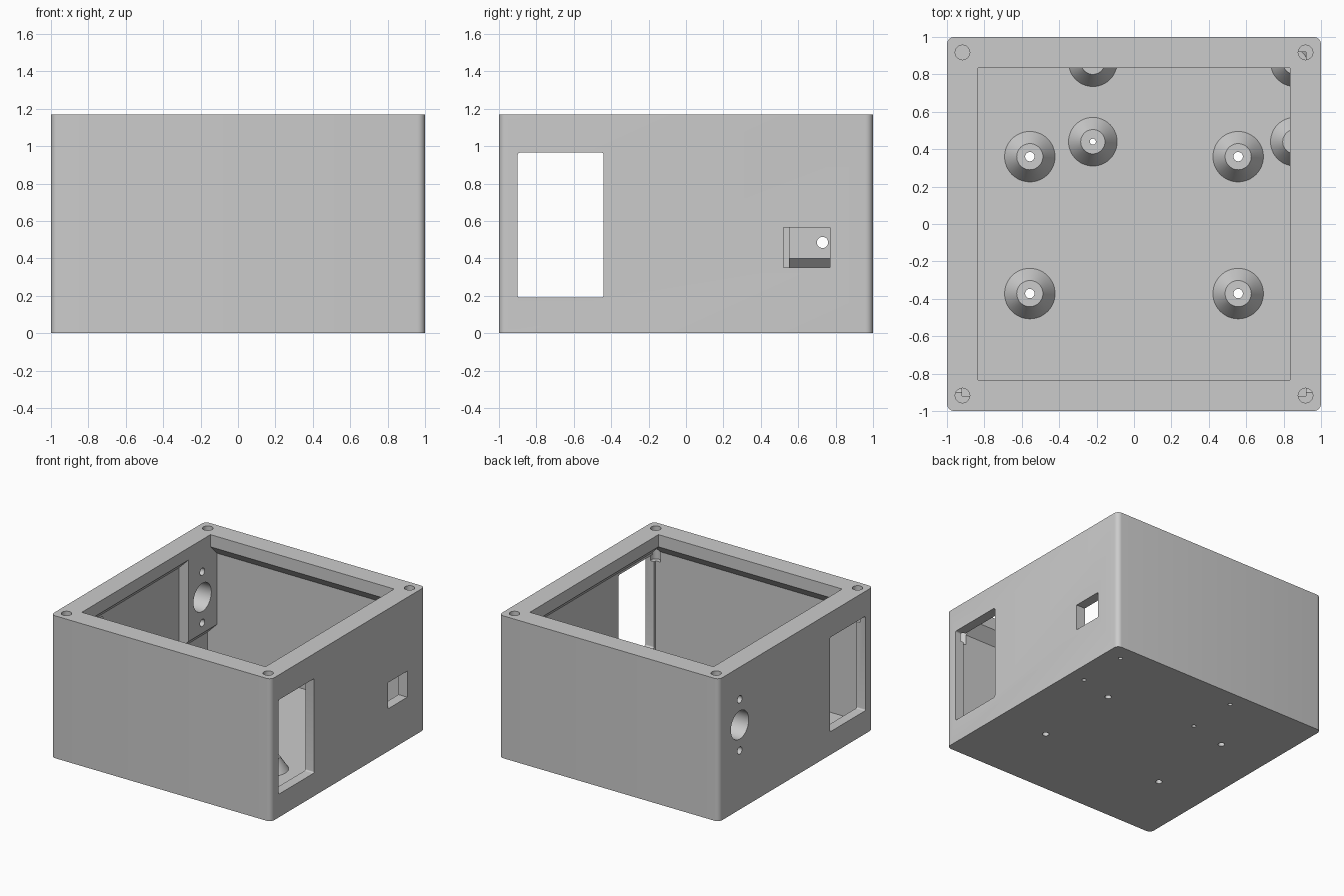
import bpy, bmesh, math
from mathutils import Matrix, Vector

cube = bpy.data.objects.get("Cube")
if cube:
    bpy.data.objects.remove(cube, do_unlink=True)

grey = bpy.data.materials.new("plain_grey")
grey.use_nodes = True
GREY = (0.6, 0.6, 0.6, 1)
grey.diffuse_color = GREY
grey.node_tree.nodes["Principled BSDF"].inputs["Base Color"].default_value = GREY

WALL, LIP, TOP, FLOOR = 0.92, 0.835, 1.17, 0.08


def finish(name, bm):
    bmesh.ops.recalc_face_normals(bm, faces=bm.faces)
    mesh = bpy.data.meshes.new(name)
    bm.to_mesh(mesh)
    bm.free()
    mesh.materials.append(grey)
    obj = bpy.data.objects.new(name, mesh)
    bpy.context.collection.objects.link(obj)
    return obj


def block(name, lo, hi, radius=0, axis=2):
    """Box between two corners, with edges along one axis rounded."""
    lo, hi = Vector(lo), Vector(hi)
    bm = bmesh.new()
    bmesh.ops.create_cube(bm, size=1)
    for v in bm.verts:
        v.co = (lo + hi) / 2 + v.co * (hi - lo)
    if radius:
        along = [e for e in bm.edges
                 if abs((e.verts[0].co - e.verts[1].co)[axis]) > 1e-4]
        bmesh.ops.bevel(bm, geom=along, offset=radius, segments=6,
                        profile=0.5, affect='EDGES')
    return finish(name, bm)


def cone(name, centre, r1, r2, depth, axis='Z'):
    bm = bmesh.new()
    turn = Matrix.Rotation(math.pi / 2, 4, 'Y') if axis == 'X' else Matrix()
    bmesh.ops.create_cone(bm, cap_ends=True, segments=48, radius1=r1, radius2=r2,
                          depth=depth, matrix=Matrix.Translation(centre) @ turn)
    return finish(name, bm)


def square_loft(name, rings):
    """Stack of square rings given as (half width, height)."""
    bm = bmesh.new()
    loops = [[bm.verts.new((sx * w, sy * w, z))
              for sx, sy in ((-1, -1), (1, -1), (1, 1), (-1, 1))] for w, z in rings]
    for a, b in zip(loops, loops[1:]):
        for i in range(4):
            j = (i + 1) % 4
            bm.faces.new((a[i], a[j], b[j], b[i]))
    bm.faces.new(loops[0])
    bm.faces.new(loops[-1])
    return finish(name, bm)


def cut(obj, cutters):
    for c in cutters:
        c.hide_render = True
        m = obj.modifiers.new("cut", 'BOOLEAN')
        m.operation, m.solver, m.object = 'DIFFERENCE', 'EXACT', c
    bpy.context.view_layer.update()
    baked = bpy.data.meshes.new_from_object(
        obj.evaluated_get(bpy.context.evaluated_depsgraph_get()))
    obj.modifiers.clear()
    obj.data = baked


# Case with rounded upright corners, and a cavity that narrows to the lip
case = block("case", (-1, -1, 0), (1, 1, TOP), 0.04)
cavity = square_loft("cavity_cutter", [(WALL, FLOOR), (WALL, 1.07 - (WALL - LIP)),
                                       (LIP, 1.07), (LIP, TOP + 0.1)])

# Thick pad inside the right wall, with a sloped underside
pad = block("socket_pad", (-0.96, 0.55, 0.32), (-LIP, 0.96, 1.07))
for v in pad.data.vertices:
    if v.co.z < 0.5:
        v.co.z = 0.4 if v.co.x > -0.9 else 0.4 - (0.96 - LIP)

# Side openings: two tall windows in one pass, and a small port
openings = [block("window_cutter", (-1.1, -0.9, 0.19), (1.1, -0.44, 0.965), 0.012, 0),
            block("port_cutter", (0.8, 0.52, 0.35), (1.1, 0.77, 0.565))]

# Socket hole with a screw hole above and below
socket = [cone("socket_cutter", (-0.95, 0.73, 0.695 + dz), r, r, 0.4, 'X')
          for dz, r in ((0, 0.116), (0.21, 0.03), (-0.21, 0.03))]

# Lid screw holes in the four corners of the rim
lid_holes = [cone("lid_hole_cutter", (sx * 0.917, sy * 0.917, TOP - 0.1),
                  0.039, 0.039, 0.34) for sx in (-1, 1) for sy in (-1, 1)]

# Board standoffs: (x, y, base radius, top radius, hole radius)
spots = [(x, y, 0.135, 0.07, 0.025) for x in (-0.557, 0.557) for y in (-0.372, 0.36)]
spots += [(x, y, 0.13, 0.065, 0.016) for x in (-0.22, 0.86) for y in (0.44, 0.865)]
floor_holes = []
standoffs = []
for x, y, base, top, hole in spots:
    drill = cone("floor_hole_cutter", (x, y, 0.1), hole, hole, 0.4)
    post = cone("standoff", (x, y, FLOOR + 0.05), base, top, 0.1)
    cut(post, [drill])
    standoffs.append(post)
    floor_holes.append(drill)

cut(case, [cavity] + openings + socket + lid_holes + floor_holes)
cut(pad, socket + lid_holes)

for c in [cavity] + openings + socket + lid_holes + floor_holes:
    bpy.data.objects.remove(c, do_unlink=True)

# Smooth the round surfaces, keep the edges sharp
bpy.ops.object.select_all(action='DESELECT')
for obj in [case, pad] + standoffs:
    obj.select_set(True)
bpy.context.view_layer.objects.active = case
bpy.ops.object.shade_smooth_by_angle(angle=math.radians(30))
